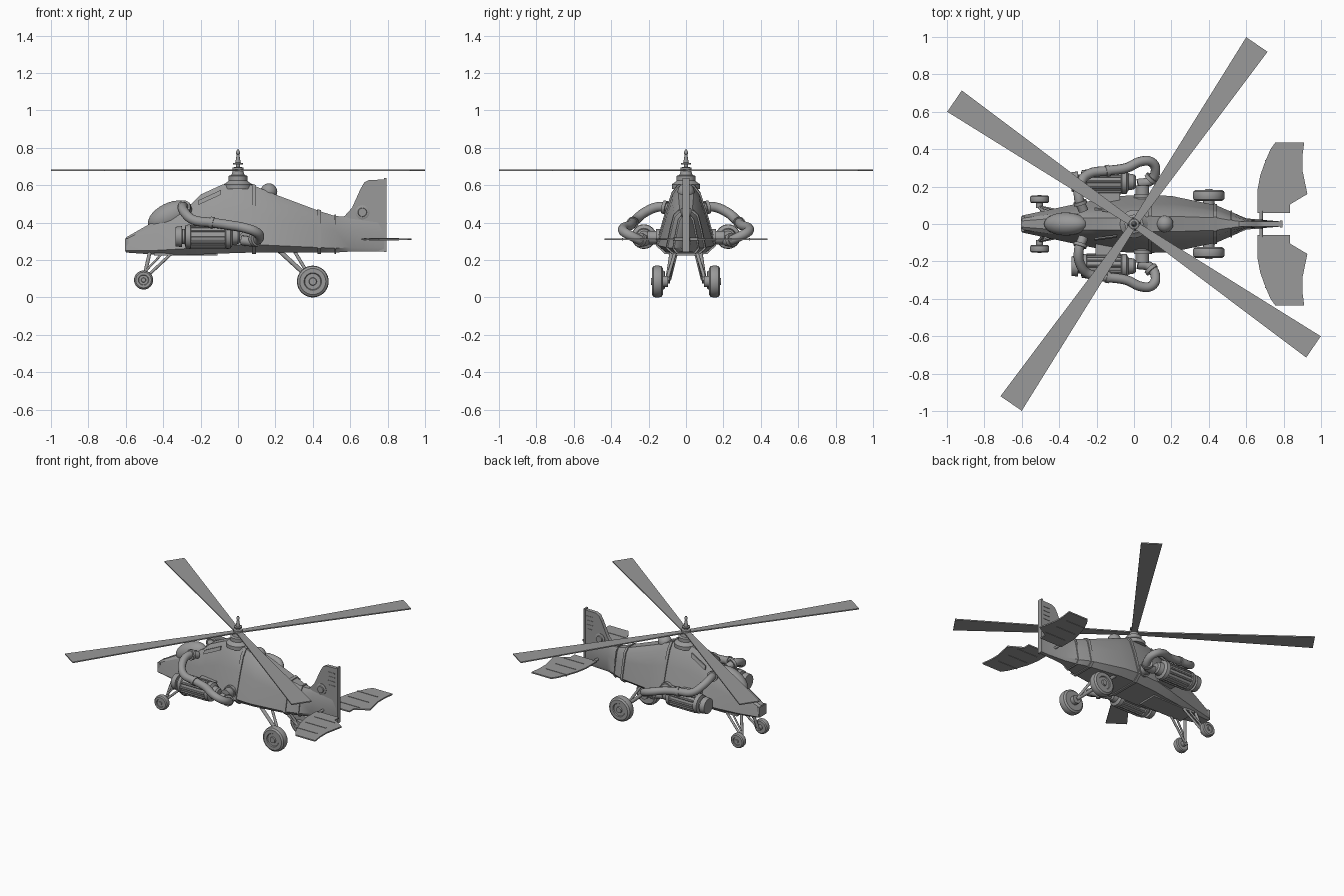
import bpy, bmesh, math
from mathutils import Vector, Matrix

cube = bpy.data.objects.get("Cube")
if cube:
    bpy.data.objects.remove(cube)

grey = bpy.data.materials.new("plain grey")
grey.use_nodes = True
colour = (0.32, 0.32, 0.32, 1)
grey.diffuse_color = colour
grey.node_tree.nodes["Principled BSDF"].inputs["Base Color"].default_value = colour


def finish(name, bm, angle=35):
    bmesh.ops.recalc_face_normals(bm, faces=bm.faces)
    mesh = bpy.data.meshes.new(name)
    bm.to_mesh(mesh)
    bm.free()
    mesh.materials.append(grey)
    obj = bpy.data.objects.new(name, mesh)
    bpy.context.collection.objects.link(obj)
    bpy.ops.object.select_all(action='DESELECT')
    obj.select_set(True)
    bpy.context.view_layer.objects.active = obj
    bpy.ops.object.shade_smooth_by_angle(angle=math.radians(angle))
    return obj


def skin(bm, rings):
    loops = [[bm.verts.new(p) for p in ring] for ring in rings]
    n = len(loops[0])
    for a, b in zip(loops, loops[1:]):
        for i in range(n):
            j = (i + 1) % n
            bm.faces.new((a[i], a[j], b[j], b[i]))
    bm.faces.new(loops[0])
    bm.faces.new(loops[-1])


def turned(name, profile, origin, axis, sides=24):
    """Solid of revolution; profile holds (distance along axis, radius)."""
    rot = Vector(axis).to_track_quat('Z', 'Y')
    rings = []
    for t, r in profile:
        rings.append([Vector(origin) + rot @ Vector((r * math.cos(k * math.tau / sides),
                      r * math.sin(k * math.tau / sides), t)) for k in range(sides)])
    bm = bmesh.new()
    skin(bm, rings)
    return finish(name, bm)


def rod(name, a, b, r, sides=12):
    d = Vector(b) - Vector(a)
    return turned(name, [(0, r), (d.length, r)], a, d, sides)


def ellipsoid(name, centre, radii, tilt=0):
    bm = bmesh.new()
    bmesh.ops.create_uvsphere(bm, u_segments=24, v_segments=14, radius=1)
    bm.transform(Matrix.Translation(centre) @ Matrix.Rotation(tilt, 4, 'Y')
                 @ Matrix.Diagonal((*radii, 1)))
    return finish(name, bm, 60)


def slab(name, outline, thickness, place):
    """Flat outline given thickness; place maps (u, v, w) to a point."""
    bm = bmesh.new()
    skin(bm, [[place(u, v, w) for u, v in outline] for w in (-thickness / 2, thickness / 2)])
    return finish(name, bm)


def box(name, centre, size):
    bm = bmesh.new()
    bmesh.ops.create_cube(bm, size=1)
    bm.transform(Matrix.Translation(centre) @ Matrix.Diagonal((*size, 1)))
    return finish(name, bm)


def pipe(name, points, radius):
    curve = bpy.data.curves.new(name, 'CURVE')
    curve.dimensions = '3D'
    curve.bevel_depth, curve.bevel_resolution, curve.resolution_u = radius, 4, 6
    curve.use_fill_caps = True
    spline = curve.splines.new('BEZIER')
    spline.bezier_points.add(len(points) - 1)
    for bp, p in zip(spline.bezier_points, points):
        bp.co = p
        bp.handle_left_type = bp.handle_right_type = 'AUTO'
    curve.materials.append(grey)
    obj = bpy.data.objects.new(name, curve)
    bpy.context.collection.objects.link(obj)
    bpy.ops.object.select_all(action='DESELECT')
    obj.select_set(True)
    bpy.context.view_layer.objects.active = obj
    bpy.ops.object.convert(target='MESH')
    bpy.ops.object.shade_smooth_by_angle(angle=math.radians(40))


# Fuselage stations: x, bottom, top, lower half width, upper half width
STATIONS = [(-.60, .24, .32, .045, .03), (-.46, .23, .40, .075, .05), (-.25, .23, .50, .12, .06),
            (-.20, .23, .55, .13, .06), (-.08, .235, .605, .15, .06), (.08, .24, .60, .155, .07),
            (.20, .24, .55, .15, .075), (.44, .24, .46, .10, .06), (.52, .24, .435, .065, .035),
            (.60, .245, .43, .03, .018), (.78, .245, .42, .014, .012)]


def station(x):
    for a, b in zip(STATIONS, STATIONS[1:]):
        if a[0] <= x <= b[0]:
            t = (x - a[0]) / (b[0] - a[0])
            return [p + (q - p) * t for p, q in zip(a, b)]


def section(x, grow=0):
    x, zb, zt, wb, wt = station(x)
    zb, zt, wb, wt = zb - grow, zt + grow, wb + grow, wt + grow
    h = zt - zb
    half = [(wb * .7, zb), (wb, zb + h * .12), (wt + (wb - wt) * .42, zb + h * .6),
            (wt, zb + h * .88), (wt * .55, zt)]
    return [(x, y, z) for y, z in half] + [(x, -y, z) for y, z in reversed(half)]


bm = bmesh.new()
skin(bm, [section(s[0]) for s in STATIONS])
finish("fuselage", bm, 25)
for name, x, width in (("cabin_rib", .085, .02), ("tail_ring", .435, .018), ("tail_seam", .52, .008)):
    bm = bmesh.new()
    skin(bm, [section(x - width / 2, .007), section(x + width / 2, .007)])
    finish(name, bm, 25)
box("nose_cap", (-.595, 0, .28), (.02, .08, .07))
box("keel_plate", (-.28, 0, .23), (.34, .14, .014))
ellipsoid("canopy", (-.365, 0, .435), (.125, .062, .07), math.radians(-26))
ellipsoid("rear_dome", (.165, 0, .565), (.045, .045, .045))

# Side windows, thin plates following the slope of the cabin
for s in (-1, 1):
    window = [(-.21, .52), (-.09, .575), (-.09, .55), (-.21, .495)]
    slab("cabin_window", window, .008,
         lambda u, v, w: (u, s * (.064 + (.565 - v) * .3 + w), v))

# Rotor mast and spinner
turned("rotor_mast", [(.58, .075), (.605, .075), (.615, .06), (.625, .05), (.65, .05), (.655, .035),
                      (.67, .03), (.695, .03), (.697, .012), (.71, .012), (.711, .026), (.718, .026),
                      (.72, .015), (.74, .011), (.765, .007), (.768, .011), (.778, .011), (.79, .004)],
       (0, 0, 0), (0, 0, 1))

# Rotor blades, widening toward the tip
for k in range(4):
    turn = Matrix.Rotation(math.radians(55.6 + 90 * k), 3, 'Z')
    slab("rotor_blade", [(0, -.018), (1.163, -.069), (1.163, .069), (0, .018)], .008,
         lambda u, v, w: turn @ Vector((u, v, .68 + w)))

# Tail fin with rear post and round bosses
fin = [(.52, .42), (.57, .435), (.61, .48), (.655, .58), (.675, .615), (.70, .628), (.785, .63),
       (.785, .245), (.55, .245)]
slab("tail_fin", fin, .026, lambda u, v, w: (u, w, v))
box("rudder_post", (.787, 0, .44), (.012, .036, .395))
for s in (-1, 1):
    turned("fin_boss", [(0, .038), (.017, .038), (.02, .03), (.02, .024), (.028, .022), (.028, .012)],
           (.665, 0, .455), (0, s, 0))
    for k in range(4):
        box("fin_slat", (.745, s * .013, .50 + .03 * k), (.05, .006, .005))

# Tail planes on a cross rod
plane = [(.66, .058), (.66, .18), (.675, .26), (.70, .33), (.73, .40), (.755, .435), (.91, .435),
         (.90, .36), (.90, .29), (.927, .16), (.835, .105), (.835, .058)]
rod("tail_plane_rod", (.68, -.07, .31), (.68, .07, .31), .009)
for s in (-1, 1):
    slab("tail_plane", plane, .009, lambda u, v, w: (u, s * v, .311 + w))
    for k in range(3):
        box("tail_plane_rib", (.78, s * (.14 + .1 * k), .311), (.16, .006, .014))

# Engines, exhaust pipes and mountings on both sides
for s in (-1, 1):
    y, z = s * .225, .325
    turned("engine", [(-.335, .035), (-.335, .052), (-.30, .056), (-.298, .04), (-.285, .04),
                      (-.28, .062), (-.255, .066), (-.25, .058), (-.07, .058), (-.065, .066),
                      (-.04, .064), (-.03, .045), (0, .04), (.01, .03)], (0, y, z), (1, 0, 0))
    for k in range(12):
        a = k * math.tau / 12
        cy, cz = math.cos(a) * .06, math.sin(a) * .06
        rod("engine_slat", (-.25, y + cy, z + cz), (-.07, y + cy, z + cz), .007, 6)
    box("engine_pylon", (-.14, s * .15, .32), (.13, .10, .07))
    path = [(-.27, .07, .47), (-.295, .14, .485), (-.285, .22, .455), (-.24, .268, .415),
            (-.14, .285, .40), (-.04, .30, .385), (.04, .335, .37), (.095, .33, .35),
            (.115, .285, .325), (.085, .23, .30), (.02, .215, .305)]
    pipe("exhaust_pipe", [(px, s * py, pz) for px, py, pz in path], .026)
    turned("pipe_flange", [(0, .036), (.018, .036)], (-.285, s * .105, .48), (-.3, s, .2))
    turned("pipe_flange", [(0, .037), (.02, .037)], (.098, s * .25, .31), (-.7, -s * .8, -.25))
    rod("exhaust_manifold", (.045, s * .08, .32), (.045, s * .205, .32), .036, 20)
    turned("manifold_flange", [(0, .045), (.02, .045)], (.045, s * .14, .32), (0, s, 0))
    rod("pipe_clamp", (-.15, s * .283, .402), (-.13, s * .287, .398), .031, 16)


# Landing gear
def wheel(name, x, y, z, r, w, s):
    tyre = [(-.5, .5), (-.5, .82), (-.36, .96), (-.15, 1), (.15, 1), (.36, .96), (.5, .82),
            (.5, .55), (.4, .5), (.4, .25), (.55, .22), (.55, .1)]
    turned(name, [(t * w, q * r) for t, q in tyre], (x, s * y, z), (0, s, 0), 32)


for s in (-1, 1):
    wheel("rear_wheel", .40, .153, .085, .085, .06, s)
    rod("rear_axle", (.40, s * .095, .085), (.40, s * .13, .085), .03, 16)
    rod("rear_strut", (.40, s * .10, .085), (.22, s * .075, .25), .012)
    rod("rear_brace", (.39, s * .10, .10), (.30, s * .055, .25), .009)
    wheel("front_wheel", -.505, .132, .093, .051, .042, s)
    rod("front_axle", (-.505, s * .085, .093), (-.505, s * .12, .093), .018, 16)
    rod("front_strut", (-.505, s * .09, .093), (-.47, s * .05, .25), .010)
    rod("front_brace", (-.50, s * .09, .10), (-.35, s * .06, .24), .008)
    rod("front_side_brace", (-.495, s * .088, .14), (-.40, s * .06, .24), .006)
